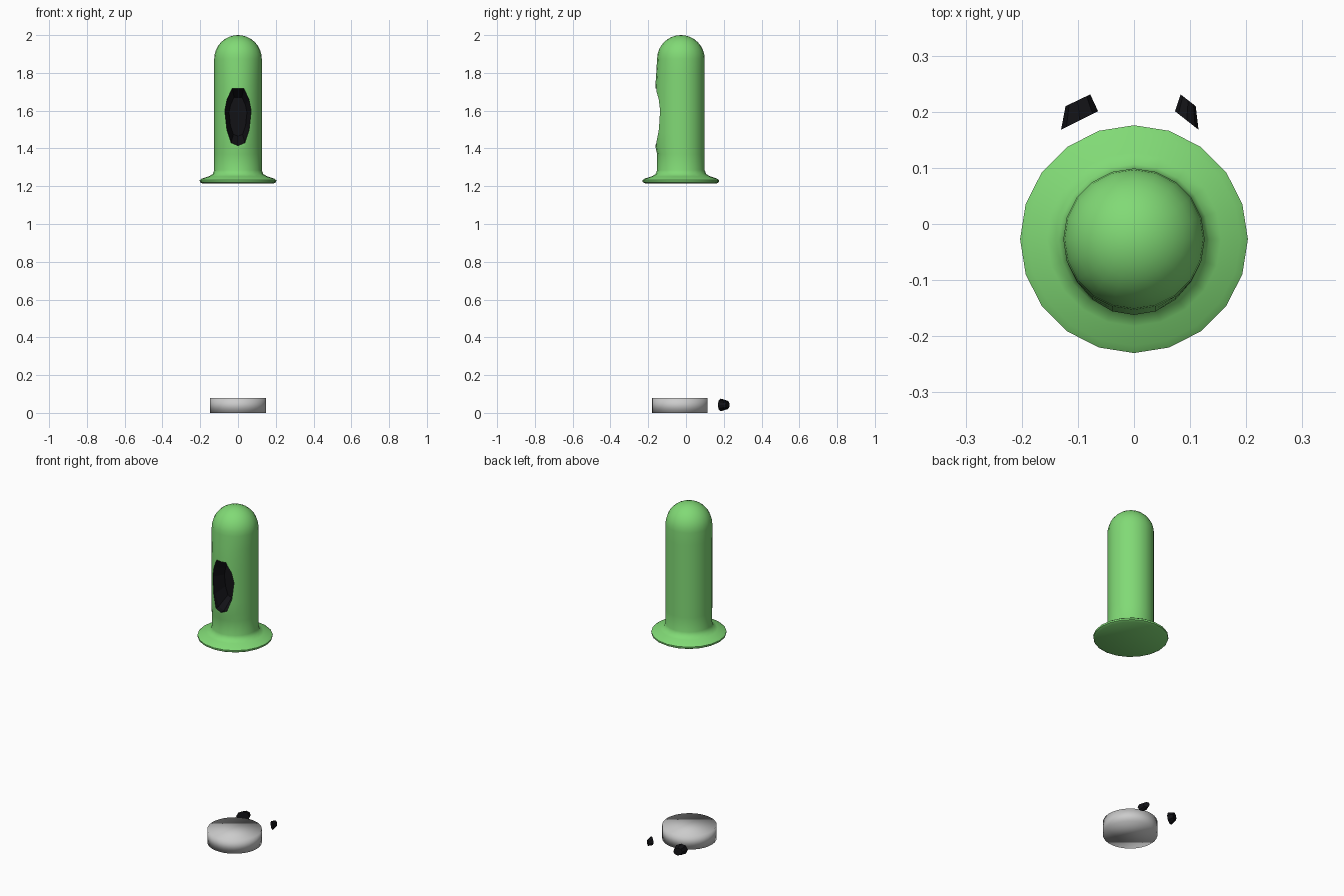
import bpy, bmesh
from math import sin, cos, pi, exp
from mathutils import Vector

if "Cube" in bpy.data.objects:
    bpy.data.objects.remove(bpy.data.objects["Cube"])

CY = -0.027  # shared axis of body and base
SIDES = 20


def material(name, rgb):
    m = bpy.data.materials.new(name)
    m.diffuse_color = (*rgb, 1)
    m.use_nodes = True
    m.node_tree.nodes["Principled BSDF"].inputs["Base Color"].default_value = m.diffuse_color
    return m


def make_object(name, bm, mats=()):
    bmesh.ops.recalc_face_normals(bm, faces=bm.faces)
    me = bpy.data.meshes.new(name)
    bm.to_mesh(me)
    bm.free()
    ob = bpy.data.objects.new(name, me)
    bpy.context.collection.objects.link(ob)
    for m in mats:
        me.materials.append(m)
    return ob


def loft(rings, top_point=None):
    """Skin between rings of equal length, capping the ends."""
    bm = bmesh.new()
    loops = [[bm.verts.new(p) for p in r] for r in rings]
    n = len(loops[0])
    for a, b in zip(loops, loops[1:]):
        for i in range(n):
            j = (i + 1) % n
            bm.faces.new((a[i], a[j], b[j], b[i]))
    bm.faces.new(loops[0])
    if top_point:
        tip = bm.verts.new(top_point)
        for i in range(n):
            bm.faces.new((loops[-1][i], loops[-1][(i + 1) % n], tip))
    else:
        bm.faces.new(loops[-1])
    return bm


def smooth(ob, angle):
    bpy.ops.object.select_all(action='DESELECT')
    ob.select_set(True)
    bpy.context.view_layer.objects.active = ob
    bpy.ops.object.shade_smooth_by_angle(angle=angle)


green = material("green", (0.22, 0.70, 0.18))
black = material("black", (0.006, 0.006, 0.008))

# body: flange, tube and dome turned as one profile
R = 0.126
profile = [(0.19, 1.215), (0.202, 1.222), (0.203, 1.232), (0.19, 1.241), (0.155, 1.252),
           (0.134, 1.264), (0.126, 1.285), (R, 1.37), (R, 1.41), (R, 1.48), (R, 1.56),
           (R, 1.64), (R, 1.73), (R, 1.80)]
profile += [(R * cos(a * pi / 16), 1.874 + R * sin(a * pi / 16)) for a in range(8)]


def body_point(r, z, k):
    a = 2 * pi * k / SIDES
    x, y = r * sin(a), -r * cos(a)
    # slight swelling around the mouth
    swell = 0.0
    if y < 0 and 1.38 < z < 1.85:
        swell = 0.009 * exp(-(x / 0.09) ** 4) * (0.5 if z > 1.75 else 1)
    return (x, CY + y - swell, z)


body = make_object("body", loft([[body_point(r, z, k) for k in range(SIDES)]
                                 for r, z in profile], (0, CY, 2.0)), (green, black))

# mouth: faceted opening with a tapering dark hollow
half = [(0.03, 1.718), (0.058, 1.66), (0.07, 1.60), (0.059, 1.50), (0.036, 1.43)]
outline = half + [(0, 1.415)] + [(-x, z) for x, z in reversed(half)]
mouth = make_object("mouth_cutter", loft(
    [[(x * s, y, 1.57 + (z - 1.57) * s) for x, z in outline]
     for y, s in ((-0.25, 1), (-0.13, 1), (-0.06, 0.68))]), (green, black))
for p in mouth.data.polygons:
    p.material_index = 1
mouth.hide_render = True
cut = body.modifiers.new("mouth", 'BOOLEAN')
cut.operation, cut.solver, cut.object = 'DIFFERENCE', 'EXACT', mouth
smooth(body, 0.75)
bpy.context.view_layer.objects.active = body
bpy.ops.object.modifier_apply(modifier=cut.name)
bpy.data.objects.remove(mouth)

# base disc, smooth shaded right over its rim
base = make_object("base_disc", loft(
    [[(0.147 * cos(2 * pi * k / 32), -0.032 + 0.147 * sin(2 * pi * k / 32), z)
      for k in range(32)] for z in (0.0, 0.08)]))
for p in base.data.polygons:
    p.use_smooth = True


# eyes: two small faceted, tapered plugs lying behind the base
def eye(name, front_a, front_b, back_a, back_b, height):
    rings = []
    for a, b, h in ((front_a, front_b, height), (back_a, back_b, height * 0.66)):
        a, b = Vector((*a, 0.042)), Vector((*b, 0.042))
        mid, side = (a + b) / 2, (b - a) / 2
        rings.append([mid + side * cos(k * pi / 4) + Vector((0, 0, h / 2 * sin(k * pi / 4)))
                      for k in range(8)])
    make_object(name, loft(rings), (black,))


eye("left_eye", (-0.130, 0.168), (-0.064, 0.201), (-0.122, 0.210), (-0.078, 0.231), 0.067)
eye("right_eye", (0.115, 0.168), (0.073, 0.201), (0.110, 0.210), (0.083, 0.231), 0.05)
